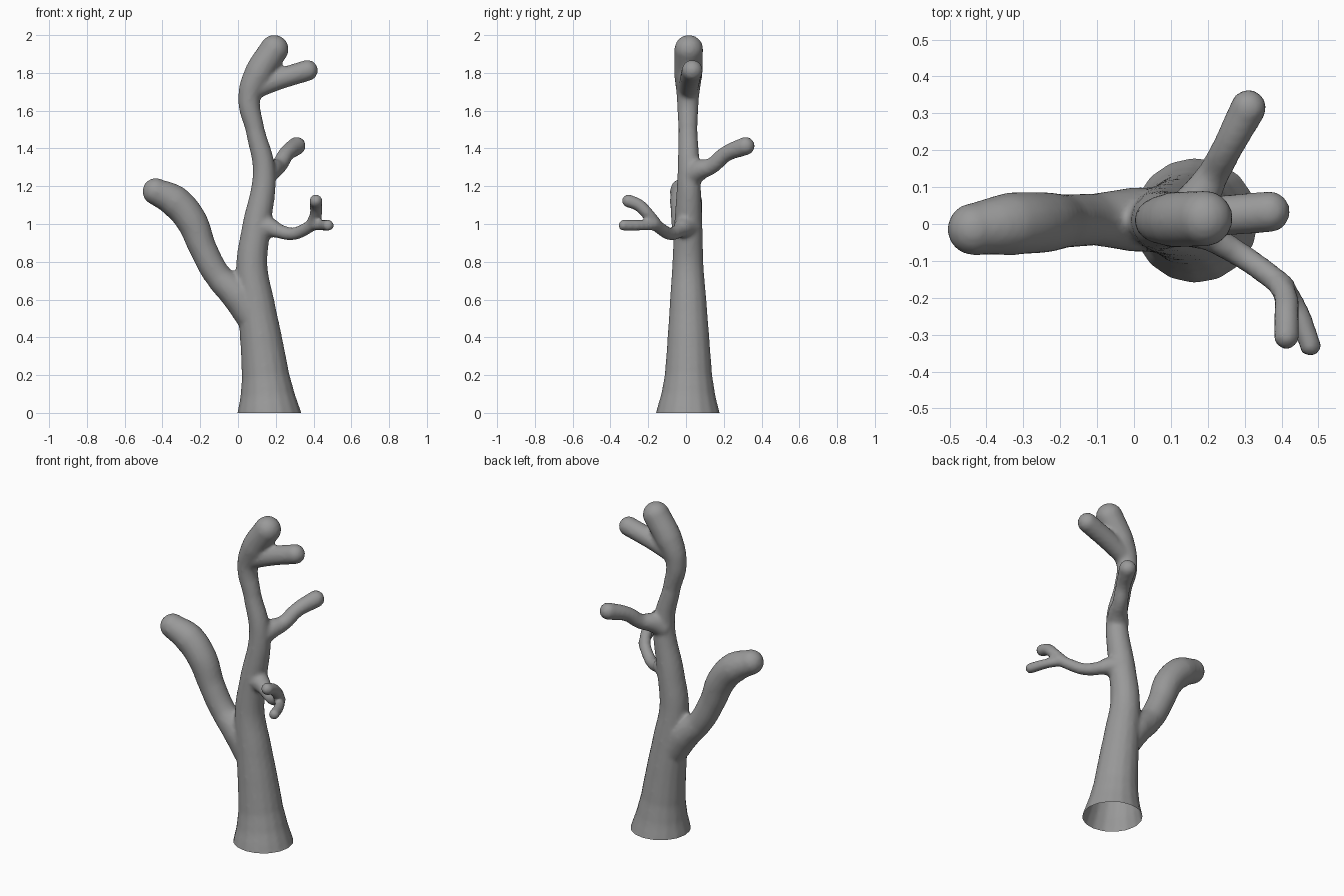
import bpy
import bmesh
from mathutils import Vector

cube = bpy.data.objects.get("Cube")
if cube:
    bpy.data.objects.remove(cube)

bark = bpy.data.materials.new("grey bark")
bark.use_nodes = True
GREY = (0.32, 0.32, 0.32, 1)
bark.diffuse_color = GREY
bark.node_tree.nodes["Principled BSDF"].inputs["Base Color"].default_value = GREY


def limb(name, points):
    """Tapered tube through (x, y, z, radius) points with a round tip."""
    curve = bpy.data.curves.new(name, "CURVE")
    curve.dimensions = "3D"
    curve.bevel_depth = 1
    curve.bevel_resolution = 6
    curve.resolution_u = 8
    curve.use_fill_caps = True
    spline = curve.splines.new("BEZIER")
    spline.bezier_points.add(len(points) - 1)
    for knot, (x, y, z, r) in zip(spline.bezier_points, points):
        knot.co = (x, y, z)
        knot.radius = r + 0.003
        knot.handle_left_type = knot.handle_right_type = "AUTO"
    tube = bpy.data.objects.new(name, curve)
    bpy.context.collection.objects.link(tube)
    bpy.ops.object.select_all(action="DESELECT")
    tube.select_set(True)
    bpy.context.view_layer.objects.active = tube
    bpy.ops.object.convert(target="MESH")
    tube = bpy.context.object
    x, y, z, r = points[-1]
    bpy.ops.mesh.primitive_uv_sphere_add(segments=24, ring_count=16,
                                         radius=r + 0.003, location=(x, y, z))
    return [tube, bpy.context.object]


parts = []
# Main trunk, starting below ground so the foot can be trimmed open
parts += limb("trunk", [
    (0.17, 0.01, -0.1, 0.2), (0.163, 0.01, 0, 0.166), (0.155, 0.012, 0.1, 0.14),
    (0.145, 0.013, 0.2, 0.123), (0.125, 0.013, 0.37, 0.11), (0.1, 0.012, 0.55, 0.097),
    (0.073, 0.01, 0.78, 0.08), (0.095, 0.012, 0.97, 0.073), (0.138, 0.015, 1.28, 0.057),
    (0.09, 0.01, 1.5, 0.047), (0.06, 0.01, 1.67, 0.056), (0.11, 0.012, 1.8, 0.073),
    (0.192, 0.015, 1.925, 0.073)])
# Thick right-hand branch
parts += limb("thick_branch", [
    (0.07, 0.012, 0.52, 0.085), (0, 0.012, 0.62, 0.085), (-0.105, 0.012, 0.725, 0.068),
    (-0.185, 0.008, 0.87, 0.07), (-0.248, 0.004, 1.02, 0.08),
    (-0.335, 0, 1.12, 0.083), (-0.435, -0.014, 1.172, 0.068)])
# Short branch below the crown
parts += limb("crown_branch", [
    (0.08, 0.012, 1.71, 0.05), (0.2, 0.02, 1.76, 0.052), (0.367, 0.033, 1.813, 0.053)])
# Branch reaching backwards
parts += limb("back_branch", [
    (0.135, 0.02, 1.25, 0.06), (0.175, 0.07, 1.285, 0.053), (0.215, 0.135, 1.307, 0.04),
    (0.255, 0.21, 1.37, 0.039), (0.31, 0.315, 1.413, 0.046)])
# Thin twig reaching forwards, forked at its end
parts += limb("front_twig", [
    (0.11, 0.01, 0.985, 0.07), (0.17, -0.015, 0.98, 0.05), (0.215, -0.04, 0.963, 0.035),
    (0.29, -0.085, 0.948, 0.031), (0.355, -0.13, 0.972, 0.03), (0.405, -0.17, 1.005, 0.03)])
parts += limb("twig_upper_fork", [
    (0.385, -0.15, 0.99, 0.028), (0.412, -0.2, 1.05, 0.03),
    (0.413, -0.25, 1.1, 0.031), (0.413, -0.305, 1.122, 0.032)])
parts += limb("twig_lower_fork", [
    (0.39, -0.15, 0.995, 0.027), (0.44, -0.225, 0.993, 0.025), (0.478, -0.33, 0.993, 0.027)])

# Fuse all limbs into one continuous skin
bpy.ops.object.select_all(action="DESELECT")
for part in parts:
    part.select_set(True)
bpy.context.view_layer.objects.active = parts[0]
bpy.ops.object.join()
tree = bpy.context.object
tree.name = "bare_tree"
fuse = tree.modifiers.new("fuse", "REMESH")
fuse.mode = "VOXEL"
fuse.voxel_size = 0.012
soften = tree.modifiers.new("soften", "SMOOTH")
soften.factor = 0.5
soften.iterations = 4
for name in ("fuse", "soften"):
    bpy.ops.object.modifier_apply(modifier=name)

# Trim the foot flat and leave it open
bm = bmesh.new()
bm.from_mesh(tree.data)
bmesh.ops.bisect_plane(bm, geom=bm.verts[:] + bm.edges[:] + bm.faces[:],
                       plane_co=Vector((0, 0, 0)), plane_no=Vector((0, 0, 1)),
                       clear_inner=True)
for face in bm.faces:
    face.smooth = True
    face.material_index = 0
bm.to_mesh(tree.data)
bm.free()
tree.data.materials.clear()
tree.data.materials.append(bark)
